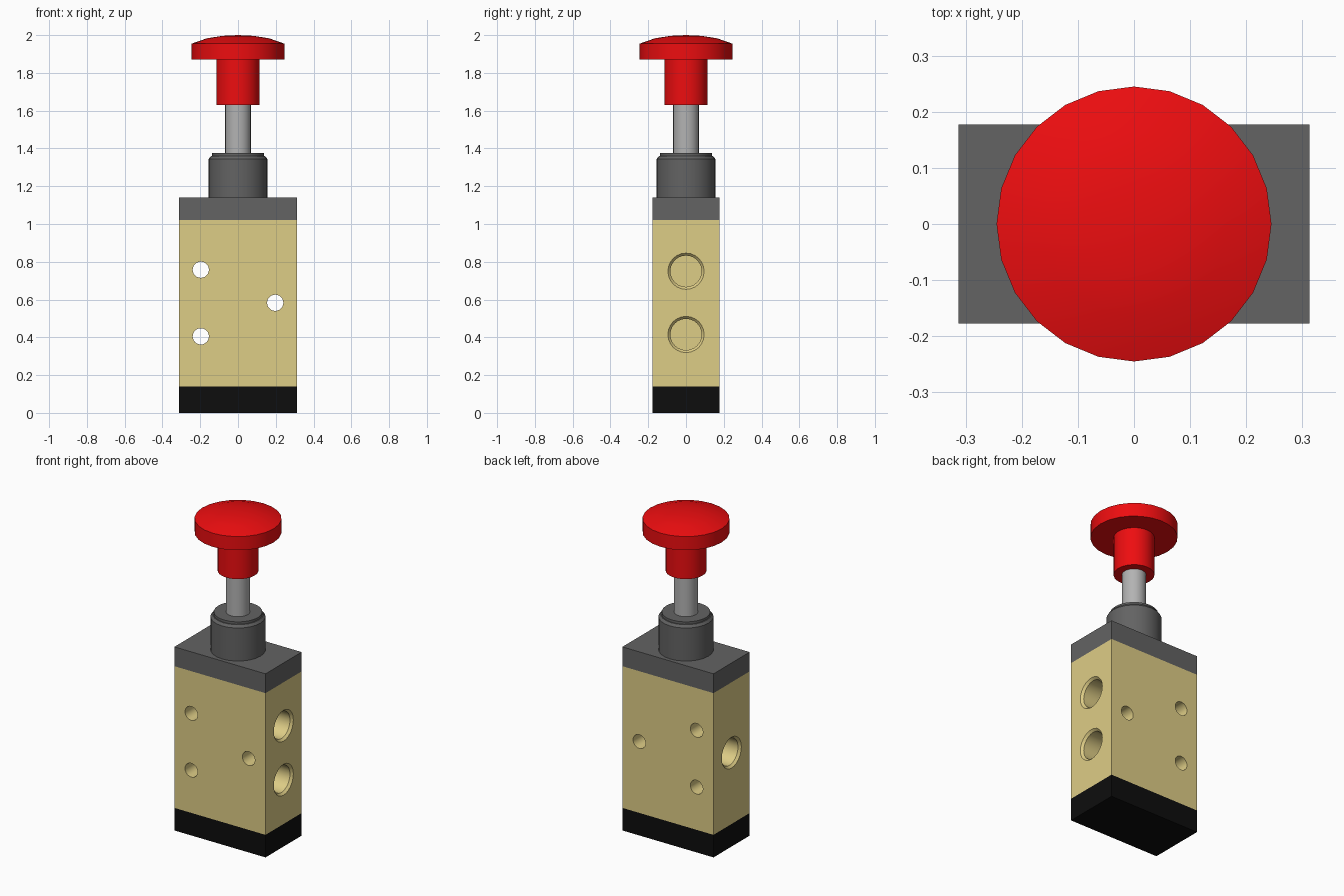
import bpy, bmesh, math
from mathutils import Matrix

if "Cube" in bpy.data.objects:
    bpy.data.objects.remove(bpy.data.objects["Cube"])

HX, HY = 0.313, 0.177


def material(name, rgb):
    m = bpy.data.materials.new(name)
    m.diffuse_color = (*rgb, 1)
    m.use_nodes = True
    m.node_tree.nodes["Principled BSDF"].inputs["Base Color"].default_value = m.diffuse_color
    return m


brass = material("pale_brass", (0.73, 0.61, 0.24))
black = material("black_plastic", (0.004, 0.004, 0.004))
dark = material("dark_grey", (0.125, 0.125, 0.125))
steel = material("steel", (0.45, 0.45, 0.45))
red = material("red_plastic", (0.85, 0.004, 0.005))


def add_object(name, bm, mat):
    bmesh.ops.recalc_face_normals(bm, faces=bm.faces)
    me = bpy.data.meshes.new(name)
    bm.to_mesh(me)
    bm.free()
    ob = bpy.data.objects.new(name, me)
    bpy.context.collection.objects.link(ob)
    me.materials.append(mat)
    return ob


def block(name, z0, z1, mat):
    bm = bmesh.new()
    bmesh.ops.create_cube(bm, size=1)
    bmesh.ops.scale(bm, vec=(2 * HX, 2 * HY, z1 - z0), verts=bm.verts)
    bmesh.ops.translate(bm, vec=(0, 0, (z0 + z1) / 2), verts=bm.verts)
    return add_object(name, bm, mat)


def lathe(name, profile, mat, matrix=Matrix(), sides=24):
    """Revolve (radius, height) points about z; both ends are closed."""
    bm = bmesh.new()
    rings = []
    for r, z in profile:
        if r == 0:
            rings.append([bm.verts.new((0, 0, z))] * sides)
        else:
            rings.append([bm.verts.new((r * math.cos(a), r * math.sin(a), z))
                          for a in (2 * math.pi * i / sides for i in range(sides))])
    for lo, hi in zip(rings, rings[1:]):
        for i in range(sides):
            j = (i + 1) % sides
            bm.faces.new(dict.fromkeys((lo[i], lo[j], hi[j], hi[i])))
    for r, ring in ((profile[0][0], rings[0]), (profile[-1][0], rings[-1])):
        if r:
            bm.faces.new(ring)
    bm.transform(matrix)
    return add_object(name, bm, mat)


def smooth(ob, angle=30):
    bpy.ops.object.select_all(action='DESELECT')
    ob.select_set(True)
    bpy.context.view_layer.objects.active = ob
    bpy.ops.object.shade_smooth_by_angle(angle=math.radians(angle))


# Valve body between the bottom cover and top cover
block("bottom_cover", 0, 0.14, black)
block("top_cover", 1.02, 1.14, dark)
body = block("valve_body", 0.14, 1.02, brass)

# Cutters: three mounting holes right through, three chamfered ports
cutters = []
for x, z in ((-0.197, 0.758), (-0.197, 0.405), (0.197, 0.583)):
    m = Matrix.Translation((x, 0, z)) @ Matrix.Rotation(math.pi / 2, 4, 'X')
    cutters.append(lathe("mounting_hole_cutter", [(0.043, -0.3), (0.043, 0.3)], brass, m))
port = [(0.083, -0.25), (0.083, -0.014), (0.096, 0), (0.096, 0.05)]
for side, z in ((1, 0.75), (1, 0.415), (-1, 0.583)):
    m = Matrix.Translation((side * HX, 0, z)) @ Matrix.Rotation(side * math.pi / 2, 4, 'Y')
    cutters.append(lathe("port_cutter", port, brass, m))

# Cut all openings, then discard the cutters
bpy.context.view_layer.objects.active = body
for c in cutters:
    mod = body.modifiers.new("cut", 'BOOLEAN')
    mod.operation, mod.solver, mod.object = 'DIFFERENCE', 'EXACT', c
    bpy.ops.object.modifier_apply(modifier=mod.name)
    bpy.data.objects.remove(c)
smooth(body)

# Guide collar with chamfered shoulder and a small raised lip
smooth(lathe("guide_collar", [(0.155, 1.14), (0.155, 1.345), (0.143, 1.36),
                              (0.137, 1.36), (0.137, 1.375)], dark))

# Push rod
smooth(lathe("push_rod", [(0.068, 1.37), (0.068, 1.64)], steel))

# Mushroom push button with shallow dome
smooth(lathe("push_button", [(0.115, 1.63), (0.115, 1.87), (0.245, 1.87), (0.245, 1.955),
                             (0.165, 1.983), (0.083, 1.996), (0, 2.0)], red))
